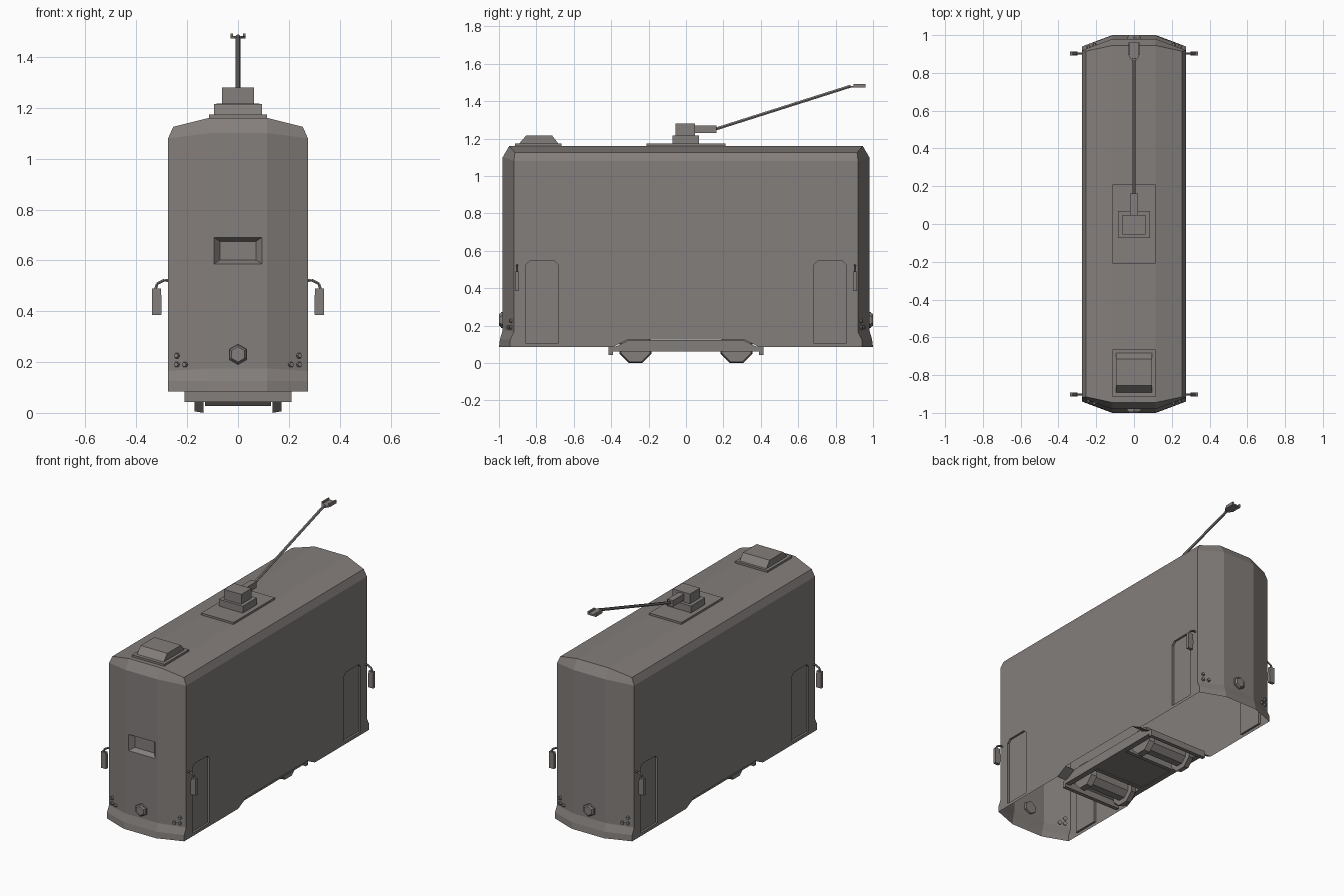
import bpy, bmesh
from math import pi, cos, sin
from mathutils import Vector

old = bpy.data.objects.get("Cube")
if old:
    bpy.data.objects.remove(old, do_unlink=True)

grey = bpy.data.materials.new("warm grey")
grey.use_nodes = True
COLOR = (0.23, 0.21, 0.2, 1)
grey.diffuse_color = COLOR
grey.node_tree.nodes["Principled BSDF"].inputs["Base Color"].default_value = COLOR


def finish(name, bm):
    bmesh.ops.recalc_face_normals(bm, faces=bm.faces)
    me = bpy.data.meshes.new(name)
    bm.to_mesh(me)
    bm.free()
    me.materials.append(grey)
    ob = bpy.data.objects.new(name, me)
    bpy.context.collection.objects.link(ob)
    return ob


def loft(name, rings, cap=True):
    """Skin a list of closed rings of points."""
    bm = bmesh.new()
    vs = [[bm.verts.new(p) for p in r] for r in rings]
    n = len(rings[0])
    for a, b in zip(vs, vs[1:]):
        for i in range(n):
            j = (i + 1) % n
            bm.faces.new((a[i], a[j], b[j], b[i]))
    if cap:
        bm.faces.new(vs[0])
        bm.faces.new(vs[-1])
    return finish(name, bm)


def box(name, x0, x1, y0, y1, z0, z1):
    return loft(name, [[(x0, y0, z), (x1, y0, z), (x1, y1, z), (x0, y1, z)] for z in (z0, z1)])


def side_prism(name, yz, x0, x1):
    return loft(name, [[(x, y, z) for y, z in yz] for x in (x0, x1)])


def rod(name, a, b, r0, r1=None, sides=6, turn=0.0):
    a, b = Vector(a), Vector(b)
    q = (b - a).to_track_quat('Z', 'Y')
    rings = []
    for c, r in ((a, r0), (b, r0 if r1 is None else r1)):
        rings.append([c + q @ Vector((r * cos(turn + 2 * pi * i / sides),
                                      r * sin(turn + 2 * pi * i / sides), 0)) for i in range(sides)])
    return loft(name, rings)


# Car body: eight-sided plan, flared skirt, chamfered roof
MID = 0.115


def plan(w, nose, corner, z_mid, z_side):
    half = [(w, -corner, z_side), (w, corner, z_side), (MID, nose, z_mid)]
    return half + [(-x, y, z) for x, y, z in reversed(half)] + [(-MID, -nose, z_mid), (MID, -nose, z_mid)]


levels = [(0.275, 1.0, 0.94, 0.085, 0.085), (0.275, 0.995, 0.94, 0.125, 0.125),
          (0.275, 0.98, 0.92, 0.175, 0.165), (0.275, 0.98, 0.92, 1.1, 1.08),
          (0.255, 0.945, 0.915, 1.16, 1.125)]
body = loft("body_shell", [plan(*lv) for lv in levels], cap=False)
bm = bmesh.new()
bm.from_mesh(body.data)
bm.verts.ensure_lookup_table()
t = bm.verts[-8:]
for ids in ((0, 1, 2, 7), (7, 2, 3, 6), (6, 3, 4, 5)):
    bm.faces.new([t[i] for i in ids])
bm.faces.new(bm.verts[:8])
bmesh.ops.recalc_face_normals(bm, faces=bm.faces)
bm.to_mesh(body.data)
bm.free()


def cut(cutter):
    cutter.hide_render = True
    mod = body.modifiers.new("cut", 'BOOLEAN')
    mod.operation = 'DIFFERENCE'
    mod.solver = 'EXACT'
    mod.object = cutter
    bpy.context.view_layer.objects.active = body
    bpy.ops.object.modifier_apply(modifier=mod.name)
    bpy.data.objects.remove(cutter, do_unlink=True)


# Recessed doors with clipped upper corners
for s in (-1, 1):
    for e in (-1, 1):
        door = [(0.685, 0.105), (0.855, 0.105), (0.855, 0.525), (0.835, 0.545),
                (0.705, 0.545), (0.685, 0.525)]
        cut(side_prism("door_cutter", [(e * y, z) for y, z in door], s * 0.262, s * 0.3))

# Sign recess in the front face
cut(loft("sign_cutter", [[(-w, y, 0.638 - h), (w, y, 0.638 - h), (w, y, 0.638 + h), (-w, y, 0.638 + h)]
                         for y, w, h in ((-0.99, 0.103, 0.058), (-0.95, 0.07, 0.036))]))

# Arch in the skirt over the bogie
cut(side_prism("arch_cutter", [(-0.4, 0.05), (-0.39, 0.085), (-0.31, 0.125), (0.31, 0.125),
                               (0.39, 0.085), (0.4, 0.05)], -0.4, 0.4))

# Open the underside
bm = bmesh.new()
bm.from_mesh(body.data)
under = [f for f in bm.faces if f.normal.z < -0.9 and abs(f.calc_center_median().x) < 0.2
         and f.calc_center_median().z < 0.2]
bmesh.ops.delete(bm, geom=under, context='FACES')
bm.to_mesh(body.data)
bm.free()

# Lamps and mirrors at both ends
for e, end in ((-1, "front"), (1, "back")):
    rod(end + "_headlamp", (0, e * 0.965, 0.23), (0, e * 0.99, 0.23), 0.042, turn=pi / 2)
    rod(end + "_headlamp_lens", (0, e * 0.99, 0.23), (0, e * 1.0, 0.23), 0.038, 0.03, turn=pi / 2)
    for s, side in ((-1, "right"), (1, "left")):
        tag = end + "_" + side
        for x, z in ((0.24, 0.225), (0.24, 0.19), (0.208, 0.19)):
            y = 0.98 - 0.06 * (x - MID) / 0.16
            p = Vector((s * x, e * y, z))
            n = Vector((s * 0.35, e * 0.94, 0))
            rod(tag + "_marker_lamp", p - n * 0.008, p + n * 0.012, 0.014, 0.009)
        path = [(0.27, 0.52), (0.29, 0.522), (0.318, 0.508), (0.325, 0.485)]
        for a, b in zip(path, path[1:]):
            rod(tag + "_mirror_arm", (s * a[0], e * 0.903, a[1]), (s * b[0], e * 0.903, b[1]), 0.006)
        shape = [(0.302, 0.385), (0.338, 0.385), (0.338, 0.49), (0.304, 0.49), (0.3, 0.44)]
        loft(tag + "_mirror", [[(s * x, y, z) for x, z in shape] for y in (e * 0.893, e * 0.913)])

# Roof vent
box("vent_base", -MID, MID, -0.915, -0.665, 1.15, 1.173)
side_prism("roof_vent", [(-0.895, 1.17), (-0.855, 1.215), (-0.715, 1.215), (-0.68, 1.17)], -0.095, 0.095)

# Trolley pole on its stepped mount
box("pole_plate", -MID, MID, -0.21, 0.21, 1.15, 1.173)
box("pole_mount", -0.085, 0.085, -0.073, 0.07, 1.17, 1.217)
box("pole_turret", -0.062, 0.062, -0.055, 0.048, 1.215, 1.28)
box("pole_socket", -0.02, 0.02, 0.045, 0.162, 1.23, 1.27)
rod("trolley_pole", (0, 0.15, 1.248), (0, 0.88, 1.48), 0.009)
head = [(-0.012, 0.865), (0.012, 0.865), (0.03, 0.895), (0.03, 0.96), (-0.03, 0.96), (-0.03, 0.895)]
loft("pole_head", [[(x, y, z) for x, y in head] for z in (1.472, 1.482)])
for s in (-1, 1):
    box("pole_head_lip", s * 0.02, s * 0.03, 0.895, 0.96, 1.48, 1.492)

# Bogie: side frames, end beams, centre plate, axles and wheels
frame = [(0.415, 0.045), (0.415, 0.085), (0.37, 0.09), (0.31, 0.12)]
low = [(0.39, 0.062), (0.395, 0.045)]
outline = frame + [(-y, z) for y, z in reversed(frame)] + [(-y, z) for y, z in reversed(low)] + low
for s in (-1, 1):
    side_prism("bogie_side_frame", outline, s * 0.175, s * 0.21)
for e in (-1, 1):
    box("bogie_end_beam", -0.21, 0.21, e * 0.39, e * 0.415, 0.043, 0.085)
    box("bogie_cross_beam", -0.18, 0.18, e * 0.13, e * 0.155, 0.06, 0.12)
    y = e * 0.27
    rod("axle_motor", (-0.13, y, 0.085), (0.13, y, 0.085), 0.062, sides=8, turn=pi / 8)
    for s in (-1, 1):
        rod("wheel", (s * 0.135, y, 0.085), (s * 0.172, y, 0.085), 0.092, 0.085, sides=8, turn=pi / 8)
box("bogie_centre_plate", -0.18, 0.18, -0.13, 0.13, 0.065, 0.085)
box("bogie_deck", -0.21, 0.21, -0.31, 0.31, 0.118, 0.124)
